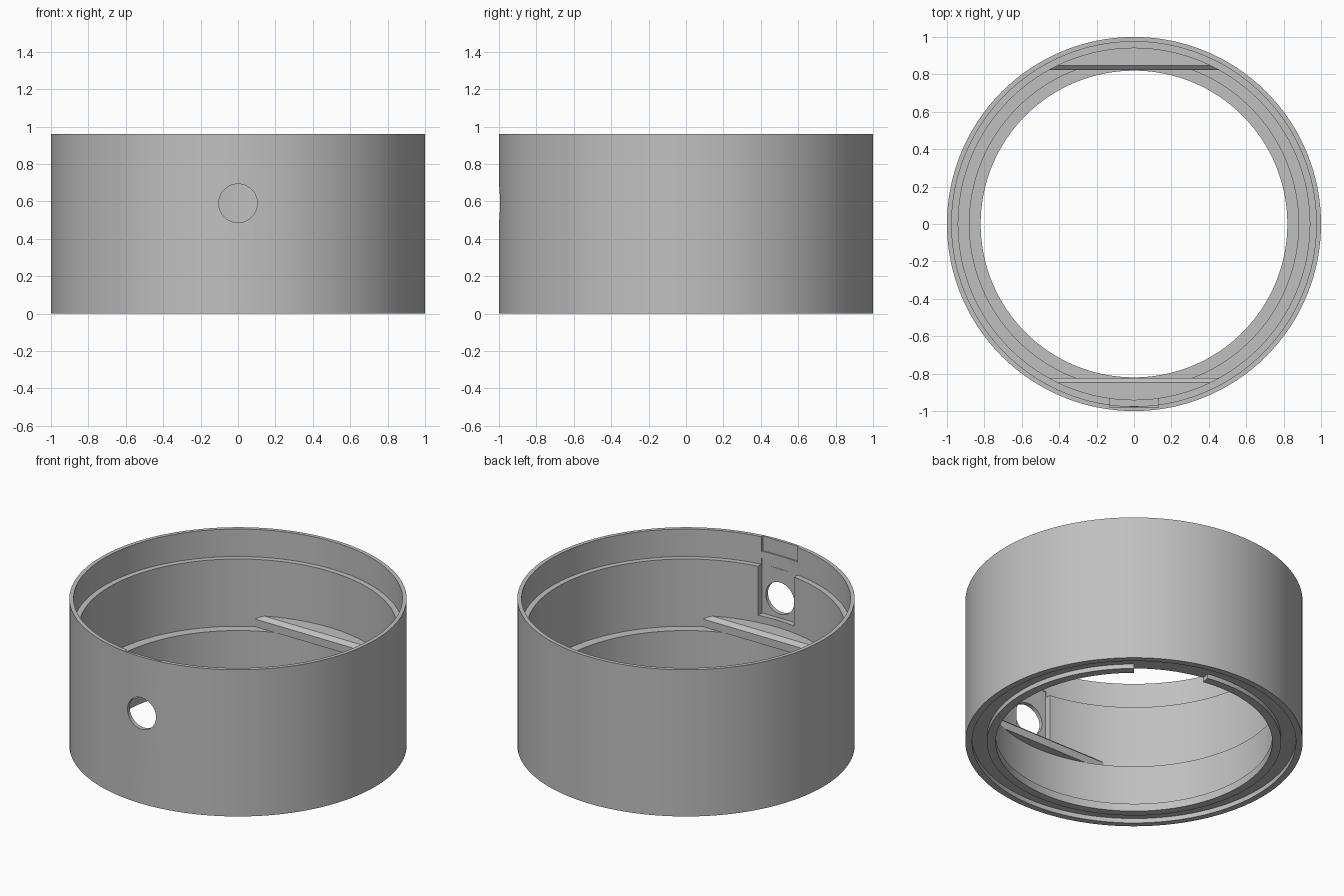
import bpy, bmesh, math
from mathutils import Matrix, Vector

cube = bpy.data.objects.get("Cube")
if cube:
    bpy.data.objects.remove(cube, do_unlink=True)

grey = bpy.data.materials.new("plain_grey")
grey.use_nodes = True
COLOUR = (0.53, 0.53, 0.53, 1)
grey.diffuse_color = COLOUR
grey.node_tree.nodes["Principled BSDF"].inputs["Base Color"].default_value = COLOUR

SEGMENTS = 128


def make_object(name, bm):
    bmesh.ops.recalc_face_normals(bm, faces=bm.faces)
    mesh = bpy.data.meshes.new(name)
    bm.to_mesh(mesh)
    bm.free()
    mesh.materials.append(grey)
    obj = bpy.data.objects.new(name, mesh)
    bpy.context.collection.objects.link(obj)
    return obj


def lathe(name, profile):
    """Spin a closed (radius, z) loop around the z axis."""
    bm = bmesh.new()
    rings = []
    for i in range(SEGMENTS):
        a = 2 * math.pi * i / SEGMENTS
        rings.append([bm.verts.new((r * math.cos(a), r * math.sin(a), z)) for r, z in profile])
    n = len(profile)
    for i in range(SEGMENTS):
        a, b = rings[i], rings[(i + 1) % SEGMENTS]
        for j in range(n):
            k = (j + 1) % n
            bm.faces.new((a[j], b[j], b[k], a[k]))
    return make_object(name, bm)


def prism(name, points, offset):
    """Extrude a flat polygon of 3D points by an offset."""
    bm = bmesh.new()
    face = bm.faces.new([bm.verts.new(p) for p in points])
    new = bmesh.ops.extrude_face_region(bm, geom=[face], use_keep_orig=True)["geom"]
    moved = [v for v in new if isinstance(v, bmesh.types.BMVert)]
    bmesh.ops.translate(bm, verts=moved, vec=Vector(offset))
    return make_object(name, bm)


def box(name, x0, x1, y0, y1, z0, z1):
    return prism(name, [(x0, y0, z0), (x1, y0, z0), (x1, y1, z0), (x0, y1, z0)], (0, 0, z1 - z0))


def cylinder(name, radius, depth, matrix):
    bm = bmesh.new()
    bmesh.ops.create_cone(bm, cap_ends=True, segments=SEGMENTS, radius1=radius,
                          radius2=radius, depth=depth, matrix=matrix)
    return make_object(name, bm)


def boolean(target, tool, operation):
    """Apply a boolean and throw the tool away."""
    tool.hide_render = True
    bpy.context.view_layer.objects.active = target
    mod = target.modifiers.new("cut", "BOOLEAN")
    mod.operation = operation
    mod.solver = "EXACT"
    mod.object = tool
    bpy.ops.object.modifier_apply(modifier=mod.name)
    bpy.data.objects.remove(tool, do_unlink=True)


# Stepped ring body with a shallow groove underneath
body = lathe("ring_body", [
    (1.0, 0), (1.0, 0.96), (0.975, 0.96), (0.975, 0.78), (0.94, 0.78),
    (0.94, 0.34), (0.88, 0.34), (0.88, 0.05), (0.82, 0.05), (0.82, 0),
    (0.872, 0), (0.872, 0.03), (0.96, 0.03), (0.96, 0)])

# Front pocket, rim notch and round hole
boolean(body, box("pocket_cutter", -0.13, 0.13, -0.972, -0.85, 0.46, 0.82), "DIFFERENCE")
boolean(body, box("notch_cutter", -0.13, 0.13, -0.98, -0.85, 0.865, 1.1), "DIFFERENCE")
turn = Matrix.Translation((0, -0.95, 0.59)) @ Matrix.Rotation(math.pi / 2, 4, "X")
boolean(body, cylinder("hole_cutter", 0.103, 0.3, turn), "DIFFERENCE")

# Gap in the bottom collar
a, b = math.radians(50), math.radians(80)
corners = [(r * math.cos(t), r * math.sin(t), -0.1)
           for r, t in ((0.76, a), (0.92, a), (0.92, b), (0.76, b))]
boolean(body, prism("gap_cutter", corners, (0, 0, 0.13)), "DIFFERENCE")

# Chamfered shelves across the front and back
shelves = []
for side, name in ((1, "back_shelf"), (-1, "front_shelf")):
    profile = [(0.823, 0.34), (0.823, 0.39), (0.848, 0.413), (1.0, 0.413), (1.0, 0.34)]
    shelf = prism(name, [(-0.6, side * y, z) for y, z in profile], (1.2, 0, 0))
    boolean(shelf, cylinder("shelf_trim", 0.942, 2, Matrix.Identity(4)), "INTERSECT")
    shelves.append(shelf)

# Smooth round walls, sharp edges
for obj in [body] + shelves:
    bpy.ops.object.select_all(action="DESELECT")
    obj.select_set(True)
    bpy.context.view_layer.objects.active = obj
    bpy.ops.object.shade_smooth_by_angle(angle=math.radians(25))
